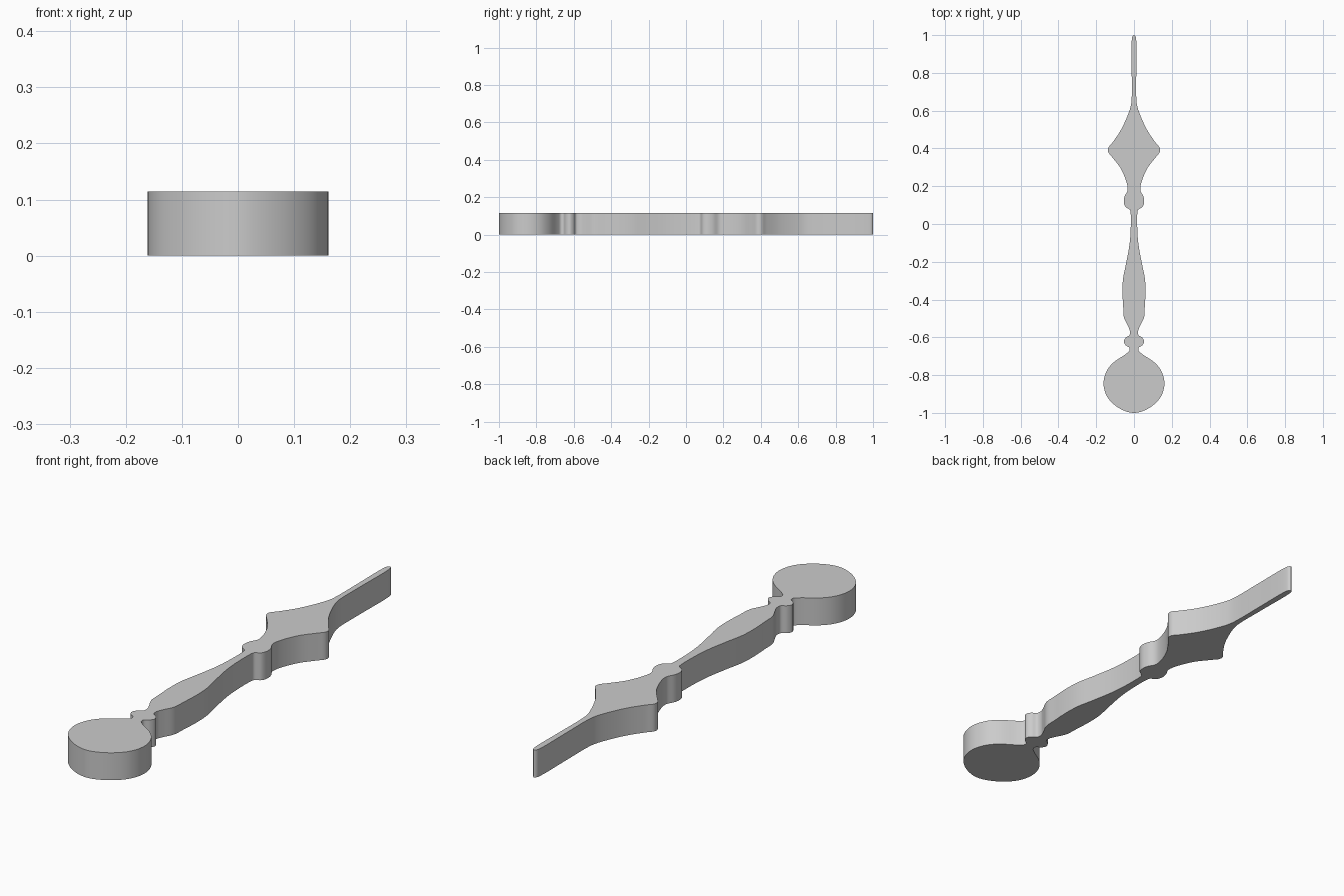
import bpy, bmesh, math
from mathutils import Vector

if "Cube" in bpy.data.objects:
    bpy.data.objects.remove(bpy.data.objects["Cube"])

HEIGHT = 0.114

# Half outline (half width, y) from the tip down to the round end
HALF = [(0, 1.0), (0.008, 0.993), (0.012, 0.97), (0.012, 0.80), (0.0125, 0.66), (0.018, 0.62),
        (0.044, 0.55), (0.074, 0.49), (0.115, 0.43), (0.137, 0.402), (0.137, 0.382),
        (0.115, 0.353), (0.074, 0.30), (0.047, 0.243), (0.034, 0.195), (0.035, 0.175),
        (0.050, 0.145), (0.054, 0.115), (0.045, 0.09), (0.022, 0.075), (0.018, 0.06),
        (0.018, -0.04), (0.024, -0.11), (0.042, -0.21), (0.058, -0.29), (0.061, -0.36),
        (0.057, -0.44), (0.053, -0.495), (0.032, -0.54), (0.022, -0.565), (0.024, -0.588),
        (0.044, -0.602), (0.054, -0.622), (0.044, -0.642), (0.025, -0.655), (0.024, -0.67),
        (0.045, -0.69), (0.105, -0.73), (0.140, -0.77), (0.159, -0.82), (0.159, -0.868),
        (0.140, -0.918), (0.098, -0.962), (0.045, -0.991), (0, -1.0)]


def smooth_curve(points, steps=5):
    """Centripetal Catmull-Rom curve, mirrored past both ends."""
    p = [Vector(q) for q in points]
    p = [Vector((-p[1].x, p[1].y))] + p + [Vector((-p[-2].x, p[-2].y))]
    out = []
    for a, b, c, d in zip(p, p[1:], p[2:], p[3:]):
        t1 = math.sqrt((b - a).length)
        t2 = t1 + math.sqrt((c - b).length)
        t3 = t2 + math.sqrt((d - c).length)
        for i in range(steps):
            t = t1 + (t2 - t1) * i / steps
            ab, bc, cd = a.lerp(b, t / t1), b.lerp(c, (t - t1) / (t2 - t1)), c.lerp(d, (t - t2) / (t3 - t2))
            abc, bcd = ab.lerp(bc, t / t2), bc.lerp(cd, (t - t1) / (t3 - t1))
            out.append(abc.lerp(bcd, (t - t1) / (t2 - t1)))
    return out + [p[-2]]


# Mirror the half outline into a closed loop and extrude it
right = smooth_curve(HALF)
loop = right + [Vector((-q.x, q.y)) for q in reversed(right[1:-1])]
bm = bmesh.new()
base = bm.faces.new([bm.verts.new((q.x, q.y, 0)) for q in loop])
top = bmesh.ops.extrude_face_region(bm, geom=[base], use_keep_orig=True)
bmesh.ops.translate(bm, vec=(0, 0, HEIGHT),
                    verts=[g for g in top["geom"] if isinstance(g, bmesh.types.BMVert)])
bmesh.ops.recalc_face_normals(bm, faces=bm.faces)

# Ornamental pointer plate
mesh = bpy.data.meshes.new("pointer_hand")
bm.to_mesh(mesh)
bm.free()
hand = bpy.data.objects.new("pointer_hand", mesh)
bpy.context.collection.objects.link(hand)
bpy.context.view_layer.objects.active = hand
hand.select_set(True)
bpy.ops.object.shade_smooth_by_angle(angle=math.radians(30))
